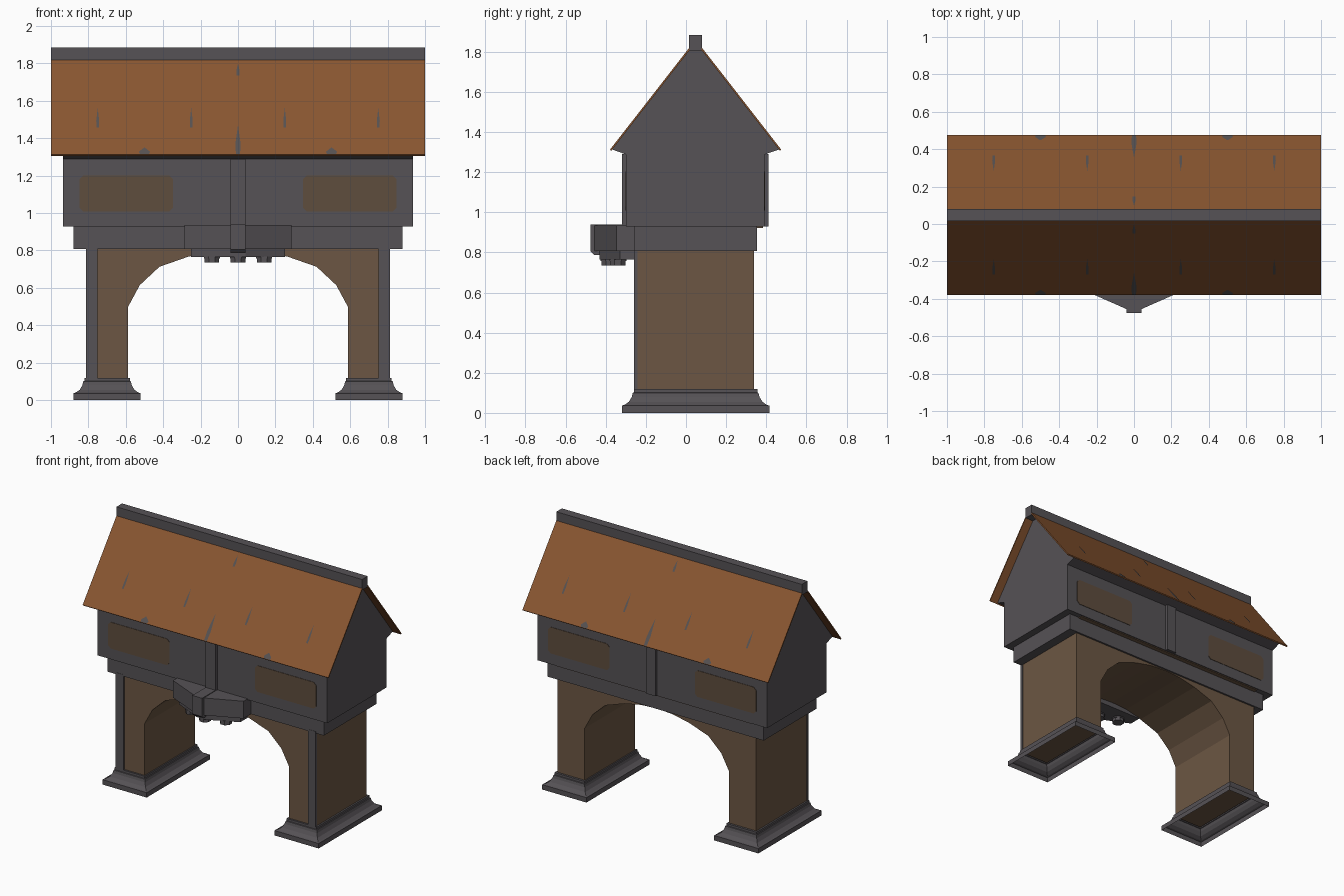
import bpy, bmesh, math
from mathutils import Vector

if "Cube" in bpy.data.objects:
    bpy.data.objects.remove(bpy.data.objects["Cube"])


def material(name, rgb):
    m = bpy.data.materials.new(name)
    m.diffuse_color = (*rgb, 1)
    m.use_nodes = True
    m.node_tree.nodes["Principled BSDF"].inputs["Base Color"].default_value = m.diffuse_color
    return m


STONE = material("dark grey timber", (0.092, 0.084, 0.092))
BROWN = material("brown plaster", (0.150, 0.094, 0.056))
PANEL = material("panel brown", (0.112, 0.074, 0.047))
ROOF = material("roof orange brown", (0.250, 0.092, 0.030))
PATCH = material("roof patch grey", (0.092, 0.084, 0.084))
CY = 0.048  # depth centre of the building


def finish(name, bm, mat):
    bmesh.ops.recalc_face_normals(bm, faces=bm.faces)
    me = bpy.data.meshes.new(name)
    bm.to_mesh(me)
    bm.free()
    me.materials.append(mat)
    ob = bpy.data.objects.new(name, me)
    bpy.context.collection.objects.link(ob)
    return ob


def prism(name, pts, axis, a, b, mat):
    """Extrude a 2D outline along an axis from a to b."""
    def place(p, t):
        return {"x": (t, p[0], p[1]), "y": (p[0], t, p[1]), "z": (p[0], p[1], t)}[axis]
    bm = bmesh.new()
    lo = [bm.verts.new(place(p, a)) for p in pts]
    hi = [bm.verts.new(place(p, b)) for p in pts]
    bm.faces.new(lo)
    bm.faces.new(hi)
    n = len(pts)
    for i in range(n):
        bm.faces.new((lo[i], lo[(i + 1) % n], hi[(i + 1) % n], hi[i]))
    return finish(name, bm, mat)


def box(name, x0, x1, y0, y1, z0, z1, mat):
    return prism(name, [(x0, y0), (x1, y0), (x1, y1), (x0, y1)], "z", z0, z1, mat)


# arch with both legs
half = [(0.81, 0.82), (0.81, 0.10), (0.587, 0.10), (0.587, 0.50), (0.525, 0.615),
        (0.42, 0.713), (0.265, 0.767), (0.13, 0.795)]
outline = half + [(0, 0.803)] + [(-x, z) for x, z in reversed(half)]
prism("arch_legs", outline, "y", -0.247, 0.34, BROWN)

# flared open-bottomed plinths and front corner posts
rings = [(0.0, 0.18, 0.367), (0.036, 0.18, 0.367), (0.04, 0.168, 0.355), (0.055, 0.146, 0.333),
         (0.08, 0.132, 0.318), (0.1, 0.127, 0.313), (0.102, 0.122, 0.308), (0.118, 0.122, 0.308)]
for side, label in ((-1, "left"), (1, "right")):
    bm = bmesh.new()
    prev = None
    for z, hx, hy in rings:
        ring = [bm.verts.new((side * 0.70 + sx * hx, CY + sy * hy, z))
                for sx, sy in ((-1, -1), (1, -1), (1, 1), (-1, 1))]
        if prev:
            for i in range(4):
                j = (i + 1) % 4
                bm.faces.new((prev[i], prev[j], ring[j], ring[i]))
        prev = ring
    bm.faces.new(prev)
    ob = finish("plinth_" + label, bm, STONE)
    box("corner_post_" + label, *sorted((side * 0.752, side * 0.814)), -0.26, -0.242, 0.11, 0.82, STONE)

# beam course above the arch
box("lower_beam", -0.88, 0.88, -0.258, 0.353, 0.807, 0.93, STONE)
box("floor_strip", -0.80, 0.80, 0.35, 0.385, 0.922, 0.932, BROWN)

# upper storey with gables
prism("upper_storey", [(-0.298, 0.928), (-0.298, 1.288), (-0.374, 1.315), (0.02, 1.813),
                       (0.077, 1.813), (0.47, 1.315), (0.392, 1.288), (0.392, 0.928)],
      "x", -0.935, 0.935, STONE)
box("front_post", -0.04, 0.04, -0.32, -0.29, 0.93, 1.29, STONE)
box("back_post", -0.04, 0.04, 0.385, 0.41, 0.93, 1.29, STONE)

# wall panels with clipped corners
c = 0.02
x0, x1, z0, z1 = 0.348, 0.847, 1.008, 1.202
for s in (-1, 1):
    pts = [(x0 + c, z0), (x1 - c, z0), (x1, z0 + c), (x1, z1 - c),
           (x1 - c, z1), (x0 + c, z1), (x0, z1 - c), (x0, z0 + c)]
    pts = [(s * x, z) for x, z in pts]
    prism("front_panel", pts, "y", -0.301, -0.296, PANEL)
    prism("back_panel", pts, "y", 0.39, 0.395, PANEL)

# roof slopes with worn patches, then the ridge
for s, label in ((-1, "front"), (1, "back")):
    def at(d, z):
        return (CY + s * d, z)
    prism("roof_" + label, [at(0.427, 1.312), at(0.03, 1.822), at(0.03, 1.808), at(0.421, 1.306)],
          "x", -1, 1, ROOF)
    bm = bmesh.new()
    spots = [(0, 1.315, 1.47, 0.014), (0, 1.735, 1.80, 0.009)]
    spots += [(x, 1.455, 1.56, 0.008) for x in (-0.75, -0.25, 0.25, 0.75)]
    spots += [(x, 1.314, 1.35, 0.03) for x in (-0.5, 0.5)]
    for x, lo, hi, w in spots:
        mid = lo + 0.35 * (hi - lo)
        vs = []
        for px, pz in ((x - w * 0.8, lo), (x + w * 0.8, lo), (x + w, mid), (x, hi), (x - w, mid)):
            d = 0.427 - (pz - 1.312) * 0.397 / 0.51
            vs.append(bm.verts.new((px, CY + s * (d + 0.002), pz + 0.0015)))
        f = bm.faces.new(vs)
        f.normal_update()
        if f.normal.y * s < 0:
            f.normal_flip()
    me = bpy.data.meshes.new("roof_patches_" + label)
    bm.to_mesh(me)
    bm.free()
    me.materials.append(PATCH)
    bpy.context.collection.objects.link(bpy.data.objects.new("roof_patches_" + label, me))
box("ridge_beam", -1, 1, 0.015, 0.08, 1.805, 1.884, STONE)

# projecting keystone bracket: two tiers, centre block, hanging studs
prism("bracket_upper", [(-0.287, -0.25), (-0.287, -0.346), (-0.04, -0.455), (0.04, -0.455),
                        (0.287, -0.346), (0.287, -0.25)], "z", 0.808, 0.935, STONE)
prism("bracket_lower", [(-0.25, -0.24), (-0.25, -0.33), (-0.04, -0.43), (0.04, -0.43),
                        (0.25, -0.33), (0.25, -0.24)], "z", 0.765, 0.81, STONE)
prism("bracket_block", [(-0.25, 0.94), (-0.475, 0.94), (-0.475, 0.805), (-0.458, 0.788),
                        (-0.43, 0.788), (-0.25, 0.788)], "x", -0.04, 0.04, STONE)
for x, y in ((-0.14, -0.34), (0, -0.383), (0.14, -0.34)):
    for r, a, b in ((0.042, 0.735, 0.757), (0.046, 0.757, 0.768)):
        pts = [(x + r * math.cos(math.tau * (k + 0.5) / 8), y + r * math.sin(math.tau * (k + 0.5) / 8))
               for k in range(8)]
        prism("bracket_stud", pts, "z", a, b, STONE)
